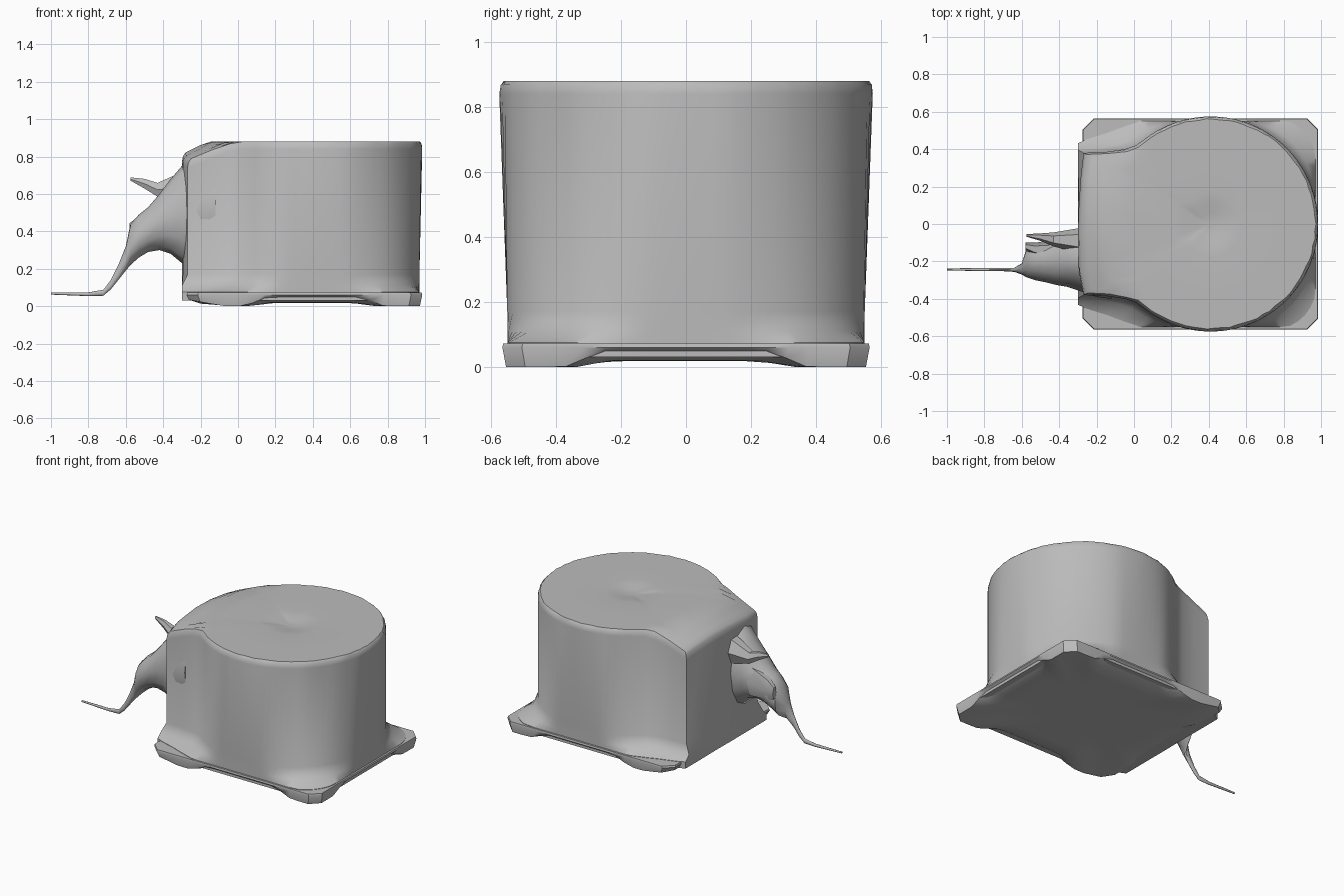
import bpy, bmesh, random
from math import sin, cos, radians, pi, hypot, atan2
from mathutils import Vector

random.seed(4)
if "Cube" in bpy.data.objects:
    bpy.data.objects.remove(bpy.data.objects["Cube"], do_unlink=True)

grey = bpy.data.materials.new("plain grey")
grey.use_nodes = True
colour = (0.5, 0.5, 0.5, 1)
grey.diffuse_color = colour
grey.node_tree.nodes["Principled BSDF"].inputs["Base Color"].default_value = colour


def skin(name, rings, angle=40):
    """Join closed rings of points into a capped solid."""
    bm = bmesh.new()
    loops = [[bm.verts.new(p) for p in ring] for ring in rings]
    n = len(loops[0])
    for a, b in zip(loops, loops[1:]):
        for i in range(n):
            j = (i + 1) % n
            bm.faces.new((a[i], a[j], b[j], b[i]))
    for end in (loops[0], loops[-1]):
        middle = bm.verts.new(sum((v.co for v in end), Vector()) / n)
        for i in range(n):
            bm.faces.new((end[i], end[(i + 1) % n], middle))
    bmesh.ops.recalc_face_normals(bm, faces=bm.faces)
    mesh = bpy.data.meshes.new(name)
    bm.to_mesh(mesh)
    bm.free()
    mesh.materials.append(grey)
    obj = bpy.data.objects.new(name, mesh)
    bpy.context.collection.objects.link(obj)
    bpy.ops.object.select_all(action='DESELECT')
    obj.select_set(True)
    bpy.context.view_layer.objects.active = obj
    bpy.ops.object.shade_smooth_by_angle(angle=radians(angle))
    return obj


def loft(name, sections, sides=12):
    """Rounded tube from (x, y low, y high, z low, z high) sections."""
    rings = []
    for x, y0, y1, z0, z1 in sections:
        ring = []
        for k in range(sides):
            a = 2 * pi * k / sides
            ring.append((x, (y0 + y1) / 2 + cos(a) * (y1 - y0) / 2,
                         (z0 + z1) / 2 + sin(a) * (z1 - z0) / 2))
        rings.append(ring)
    return skin(name, rings)


# Drum with a square housing blended into its left-hand end
CX, R, TOP = 0.41, 0.575, 0.88
arc = [(CX + R * cos(radians(a)), R * sin(radians(a))) for a in range(-124, 125, 4)]
side = [(0.01, 0.42), (-0.05, 0.4), (-0.15, 0.385), (-0.27, 0.38)]
end = [(-0.285, 0.25), (-0.295, 0.1), (-0.3, -0.05), (-0.295, -0.25)]
outline = arc + side + end + [(x, -y) for x, y in reversed(side)]


def top_height(x, y):
    r = hypot(x - CX, y)
    return TOP - 0.5 * max(0, r - 0.575)


def cap_ring(scale, drop, chip=0):
    ring = []
    for x, y in outline:
        s = scale - random.uniform(0, chip)
        px, py = CX + (x - CX) * s, y * s
        ring.append((px, py, top_height(px, py) - drop))
    return ring


def foot_ring(z, spread):
    ring = []
    for x, y in outline:
        flare = 1 + spread * abs(sin(2 * atan2(y, x - CX))) ** 3
        ring.append((max(-0.3, min(0.97, CX + (x - CX) * flare)),
                     max(-0.55, min(0.55, y * flare)), z))
    return ring


body = [foot_ring(0.03, 0.22), foot_ring(0.075, 0.22), foot_ring(0.11, 0.07),
        foot_ring(0.17, 0), cap_ring(1, 0.04), cap_ring(0.995, 0.012, 0.008),
        cap_ring(0.98, 0, 0.012)]
body += [cap_ring(s, 0) for s in (0.93, 0.86, 0.78, 0.6, 0.3)]
body += [cap_ring(0.2, 0.004), cap_ring(0.1, 0.015), cap_ring(0.04, 0.018)]
skin("drum_body", body)

# Square base plate with cut corners, arched between its feet
X0, X1, Y, CUT = -0.275, 0.985, 0.565, 0.06
corners = [(X1, -Y + CUT), (X1, Y - CUT), (X1 - CUT, Y), (X0 + CUT, Y),
           (X0, Y - CUT), (X0, -Y + CUT), (X0 + CUT, -Y), (X1 - CUT, -Y)]
rim = []
for i, (ax, ay) in enumerate(corners):
    bx, by = corners[(i + 1) % len(corners)]
    steps = 16 if hypot(bx - ax, by - ay) > 0.2 else 2
    rim += [(ax + (bx - ax) * t / steps, ay + (by - ay) * t / steps) for t in range(steps)]


def arch(x, y, height):
    across = abs(x - CX) if abs(y) > 0.56 else abs(y)
    on_corner = abs(y) > 0.5 and abs(x - 0.36) > 0.56
    lift = 0 if on_corner else max(0, min(1, (0.38 - across) / 0.12))
    left = max(0, min(1, (-0.08 - x) / 0.2)) * 0.7
    return height * max(lift, left)


def plate_ring(scale, z=None, height=0):
    mid = (X0 + X1) / 2
    return [(mid + (x - mid) * scale, y * scale, arch(x, y, height) if z is None else z)
            for x, y in rim]


skin("base_plate", [plate_ring(0.4, 0.02), plate_ring(0.7, 0.018),
                    plate_ring(0.88, None, 0.02), plate_ring(0.98, None, 0.05),
                    plate_ring(1, 0.06), plate_ring(0.995, 0.072), plate_ring(0.5, 0.075)], 35)

# Cable outlet narrowing into a thin trailing wire
loft("cable_outlet", [
    (-0.12, -0.4, -0.05, 0.25, 0.86), (-0.2, -0.39, -0.04, 0.2, 0.83),
    (-0.3, -0.355, -0.05, 0.23, 0.75), (-0.36, -0.335, -0.07, 0.28, 0.68),
    (-0.42, -0.325, -0.09, 0.3, 0.6), (-0.48, -0.31, -0.1, 0.29, 0.53),
    (-0.53, -0.3, -0.11, 0.26, 0.49), (-0.575, -0.285, -0.13, 0.22, 0.44),
    (-0.6, -0.27, -0.21, 0.19, 0.32), (-0.64, -0.256, -0.234, 0.14, 0.22),
    (-0.68, -0.253, -0.235, 0.09, 0.14), (-0.72, -0.252, -0.236, 0.056, 0.088),
    (-0.8, -0.252, -0.236, 0.054, 0.074), (-0.9, -0.25, -0.236, 0.058, 0.074),
    (-1, -0.248, -0.238, 0.062, 0.074)])

# Pointed tab beside the outlet
loft("outlet_tab", [
    (-0.575, -0.068, -0.054, 0.67, 0.69), (-0.5, -0.09, -0.05, 0.625, 0.685),
    (-0.43, -0.12, -0.045, 0.58, 0.665), (-0.28, -0.16, -0.02, 0.54, 0.74)], 6)

# Small lug below the tab
loft("outlet_lug", [
    (-0.58, -0.14, -0.1, 0.36, 0.45), (-0.53, -0.17, -0.1, 0.34, 0.49),
    (-0.4, -0.2, -0.08, 0.33, 0.56)], 6)
